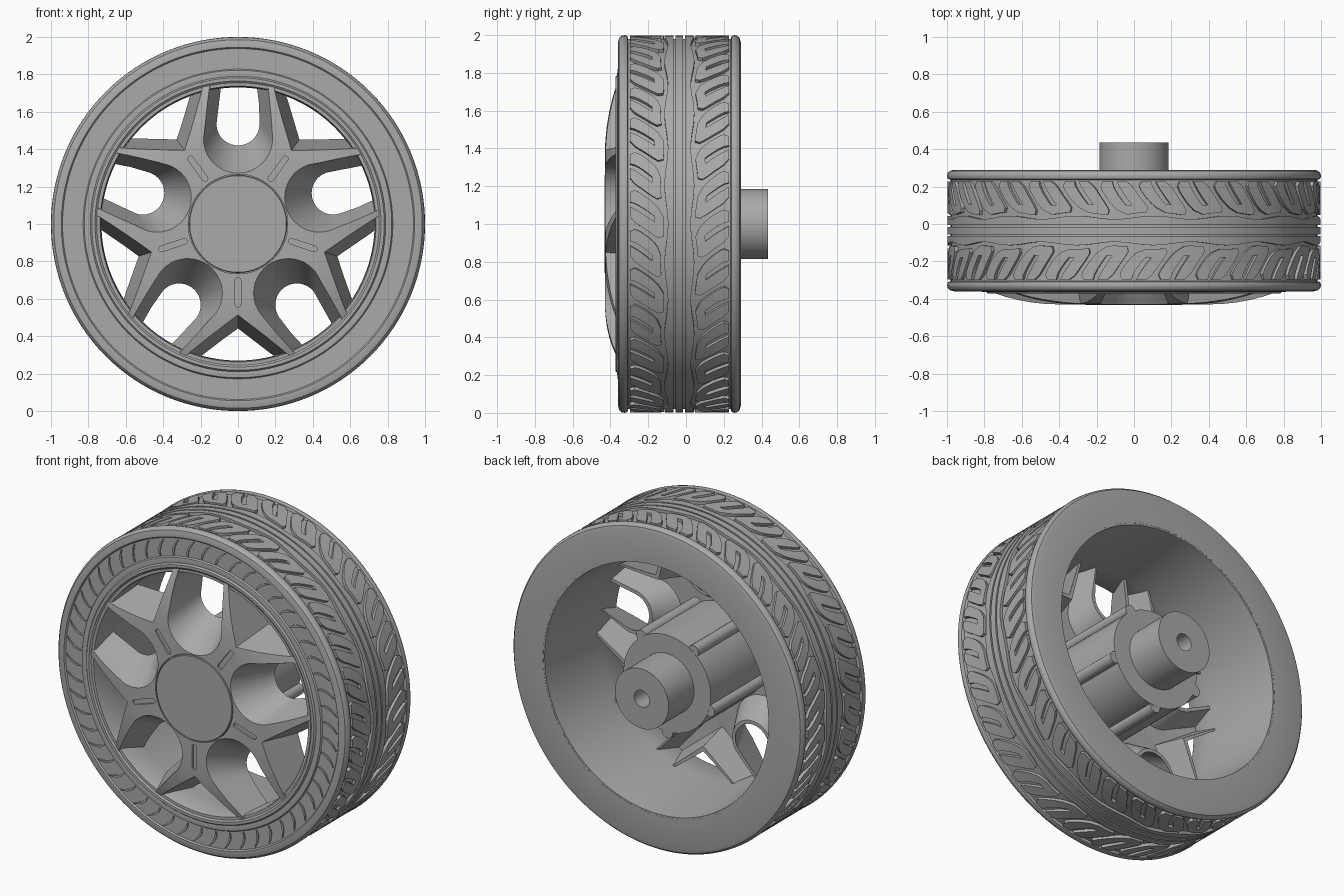
import bpy, bmesh
from math import sin, cos, pi, radians
from mathutils import Vector

if "Cube" in bpy.data.objects:
    bpy.data.objects.remove(bpy.data.objects["Cube"])

grey = bpy.data.materials.new("mid_grey")
grey.use_nodes = True
grey.diffuse_color = (0.4, 0.4, 0.4, 1)
grey.node_tree.nodes["Principled BSDF"].inputs["Base Color"].default_value = (0.4, 0.4, 0.4, 1)

MID = -0.035                                     # middle plane of the tyre
U_ANGLES = [pi / 2 + i * 2 * pi / 5 for i in range(5)]
V_ANGLES = [a + pi for a in U_ANGLES]


def make(name, bm):
    me = bpy.data.meshes.new(name)
    bm.to_mesh(me)
    bm.free()
    ob = bpy.data.objects.new(name, me)
    bpy.context.collection.objects.link(ob)
    return ob


def finish(ob, angle=32):
    """Apply modifiers, give the material and shade smooth with sharp edges."""
    bpy.context.view_layer.update()
    dg = bpy.context.evaluated_depsgraph_get()
    me = bpy.data.meshes.new_from_object(ob.evaluated_get(dg))
    ob.modifiers.clear()
    ob.data = me
    me.materials.clear()
    me.materials.append(grey)
    bpy.ops.object.select_all(action='DESELECT')
    ob.select_set(True)
    bpy.context.view_layer.objects.active = ob
    bpy.ops.object.shade_smooth_by_angle(angle=radians(angle))
    return ob


def polar(r, phi, y):
    """Point at clockwise angle phi from the top of the wheel."""
    return Vector((r * sin(phi), y, 1 + r * cos(phi)))


def lathe(name, profile, seg=128):
    """Revolve a closed (radius, y) profile about the axle."""
    bm = bmesh.new()
    rings = [[bm.verts.new(polar(r, 2 * pi * i / seg, y)) for r, y in profile]
             for i in range(seg)]
    n = len(profile)
    for i in range(seg):
        a, b = rings[i], rings[(i + 1) % seg]
        for j in range(n):
            k = (j + 1) % n
            bm.faces.new((a[j], a[k], b[k], b[j]))
    bmesh.ops.recalc_face_normals(bm, faces=bm.faces)
    return make(name, bm)


def relief(name, cells, thickness, outward):
    """Thicken a sheet of quads downwards from its visible face."""
    bm = bmesh.new()
    for quad in cells:
        bm.faces.new([bm.verts.new(p) for p in quad])
    bmesh.ops.remove_doubles(bm, verts=bm.verts, dist=0.0002)
    for f in bm.faces:
        f.normal_update()
        if f.normal.dot(outward(f.calc_center_median())) < 0:
            f.normal_flip()
    ob = make(name, bm)
    mod = ob.modifiers.new("thickness", 'SOLIDIFY')
    mod.thickness, mod.offset = thickness, -1
    return finish(ob)


def grid(point, us, vs, skip=lambda u, v: False):
    """Quads of a patch, leaving out the cells that skip() names."""
    for u0, u1 in zip(us, us[1:]):
        for v0, v1 in zip(vs, vs[1:]):
            if not skip((u0 + u1) / 2, (v0 + v1) / 2):
                yield point(u0, v0), point(u1, v0), point(u1, v1), point(u0, v1)


def radial(p):
    return Vector((p.x, 0, p.z - 1))


# Tyre carcass and rim barrel
finish(lathe("tyre", [
    (0.78, 0.29), (0.962, 0.29), (0.985, 0.284), (0.997, 0.27), (1.0, 0.255),
    (0.995, 0.241), (0.98, 0.236), (0.98, -0.306), (0.995, -0.311), (1.0, -0.325),
    (0.997, -0.34), (0.985, -0.354), (0.962, -0.36), (0.945, -0.36), (0.938, -0.352),
    (0.828, -0.352), (0.822, -0.361), (0.8, -0.364), (0.78, -0.36)]))
finish(lathe("rim_barrel", [
    (0.77, 0.289), (0.79, 0.289), (0.79, -0.362), (0.782, -0.372), (0.765, -0.372),
    (0.755, -0.364), (0.738, -0.364), (0.733, -0.355), (0.73, -0.2)]))

# Tread blocks: two mirrored rows, each block slotted from its outer edge
BLOCKS = 30
PITCH = 2 * pi / BLOCKS
WIDTHS = [0.62, 0.82, 0.86, 0.86, 0.86, 0.84, 0.78, 0.5]
US = [i / 7 for i in range(8)]
VS = [0, 0.2, 0.41, 0.59, 0.8, 1]


def wave(phi):
    return 0.009 * sin(phi * BLOCKS / 2)


def tread_cells(side):
    for i in range(BLOCKS):
        def point(u, v):
            phi = (i + 0.5 * (side > 0)) * PITCH + 0.12 * u ** 1.3
            phi += (v - 0.5) * PITCH * WIDTHS[round(u * 7)]
            d = 0.262 - 0.172 * u + wave(phi) * u
            return polar(0.998, phi, MID + side * d)
        yield from grid(point, US, VS, lambda u, v: u < 0.65 and abs(v - 0.5) < 0.1)


for side, label in ((-1, "front"), (1, "back")):
    relief(label + "_tread_blocks", tread_cells(side), 0.024, radial)
    # Circumferential rib with a wavy outer edge
    relief(label + "_tread_rib",
           grid(lambda u, v: polar(0.998, v, MID + side * (0.03 + u * (0.04 + wave(v)))),
                [0, 1], [2 * pi * i / 180 for i in range(181)]), 0.024, radial)
relief("centre_tread_rib",
       grid(lambda u, v: polar(0.998, v, MID + u), [-0.02, 0.02],
            [2 * pi * i / 180 for i in range(181)]), 0.024, radial)


# Curved bars on the front sidewall
def sidewall_cells(count=54):
    for i in range(count):
        def bar(u, v):
            taper = 0.4 + 0.6 * sin(pi * u)
            return polar(0.835 + 0.095 * u, i * 2 * pi / count + 0.06 * u * u
                         + 0.016 * (v - 0.5) * taper, -0.359)
        yield from grid(bar, [j / 6 for j in range(7)], [0, 1])


relief("sidewall_bars", sidewall_cells(), 0.009, lambda p: Vector((0, -1, 0)))


# Wheel face: domed disc with tapered windows cut through walled pockets
def blend(y, front, back):
    k = (y + 0.43) / 0.23
    return front + (back - front) * k


def u_outline(y, grow, top):
    low = blend(y, 0.272, 0.42) - grow
    w = blend(y, 0.186, 0.115) + grow
    wt = blend(y, 0.172, 0.087) + grow
    arc = [(w * cos(a), low + w + w * sin(a))
           for a in (pi + pi * i / 20 for i in range(21))]
    return arc + [(wt, top), (-wt, top)]


def v_outline(y, grow, reach):
    apex = blend(y, 0.485, 0.55)
    s = blend(y, 0.286, 0.19) * reach + grow
    t = apex + (0.692 - apex) * reach
    return [(0, apex - grow * 1.6), (s, t), (-s, t)]


def slot_outline(y, grow, end):
    w = 0.015
    ends = [(0.3, pi), (end, 0)]
    return [(w * cos(a0 + pi * i / 8), t + w * sin(a0 + pi * i / 8))
            for t, a0 in ends for i in range(9)]


def pockets(name, angles, outline, y0, y1, grow, extent):
    """One lofted solid at each angle around the axle."""
    bm = bmesh.new()
    for a in angles:
        ends = [[bm.verts.new((t * cos(a) - s * sin(a), y, 1 + t * sin(a) + s * cos(a)))
                 for s, t in outline(y, grow, extent)] for y in (y0, y1)]
        n = len(ends[0])
        for i in range(n):
            j = (i + 1) % n
            bm.faces.new((ends[0][i], ends[0][j], ends[1][j], ends[1][i]))
        for ring in ends:
            bm.faces.new(ring)
    bmesh.ops.recalc_face_normals(bm, faces=bm.faces)
    ob = make(name, bm)
    ob.hide_render = True
    return ob


spokes = lathe("spoke_face", [
    (0.2, -0.40), (0.266, -0.40), (0.266, -0.43), (0.4, -0.43), (0.48, -0.427),
    (0.55, -0.419), (0.62, -0.406), (0.69, -0.388), (0.74, -0.372), (0.766, -0.361),
    (0.766, -0.335), (0.5, -0.355), (0.2, -0.355)])
steps = [
    ('UNION', pockets("round_walls", U_ANGLES, u_outline, -0.362, -0.2, 0.022, 0.745)),
    ('UNION', pockets("angled_walls", V_ANGLES, v_outline, -0.358, -0.17, 0.02, 1.1)),
    ('DIFFERENCE', pockets("round_cutter", U_ANGLES, u_outline, -0.5, -0.1, 0, 0.85)),
    ('DIFFERENCE', pockets("angled_cutter", V_ANGLES, v_outline, -0.5, -0.1, 0, 1.35)),
    ('DIFFERENCE', pockets("slot_cutter", V_ANGLES, slot_outline, -0.45, -0.418, 0, 0.43))]
for operation, tool in steps:
    mod = spokes.modifiers.new(tool.name, 'BOOLEAN')
    mod.operation, mod.object, mod.solver = operation, tool, 'EXACT'
finish(spokes, 28)
for operation, tool in steps:
    bpy.data.objects.remove(tool)

# Centre cap, hub with bored axle stub, and ribs along the hub
finish(lathe("centre_cap", [(0.001, -0.432), (0.258, -0.432), (0.261, -0.429),
                            (0.261, -0.36), (0.001, -0.36)], 96))
finish(lathe("hub", [(0.052, 0.435), (0.185, 0.435), (0.185, 0.185), (0.3, 0.185),
                     (0.3, -0.365), (0.052, -0.365)], 96))
for i, a in enumerate(V_ANGLES):
    bpy.ops.mesh.primitive_cylinder_add(
        vertices=20, radius=0.036, depth=0.545, rotation=(pi / 2, 0, 0),
        location=(0.305 * cos(a), -0.0885, 1 + 0.305 * sin(a)))
    rib = bpy.context.object
    rib.name = f"hub_rib_{i + 1}"
    finish(rib)
